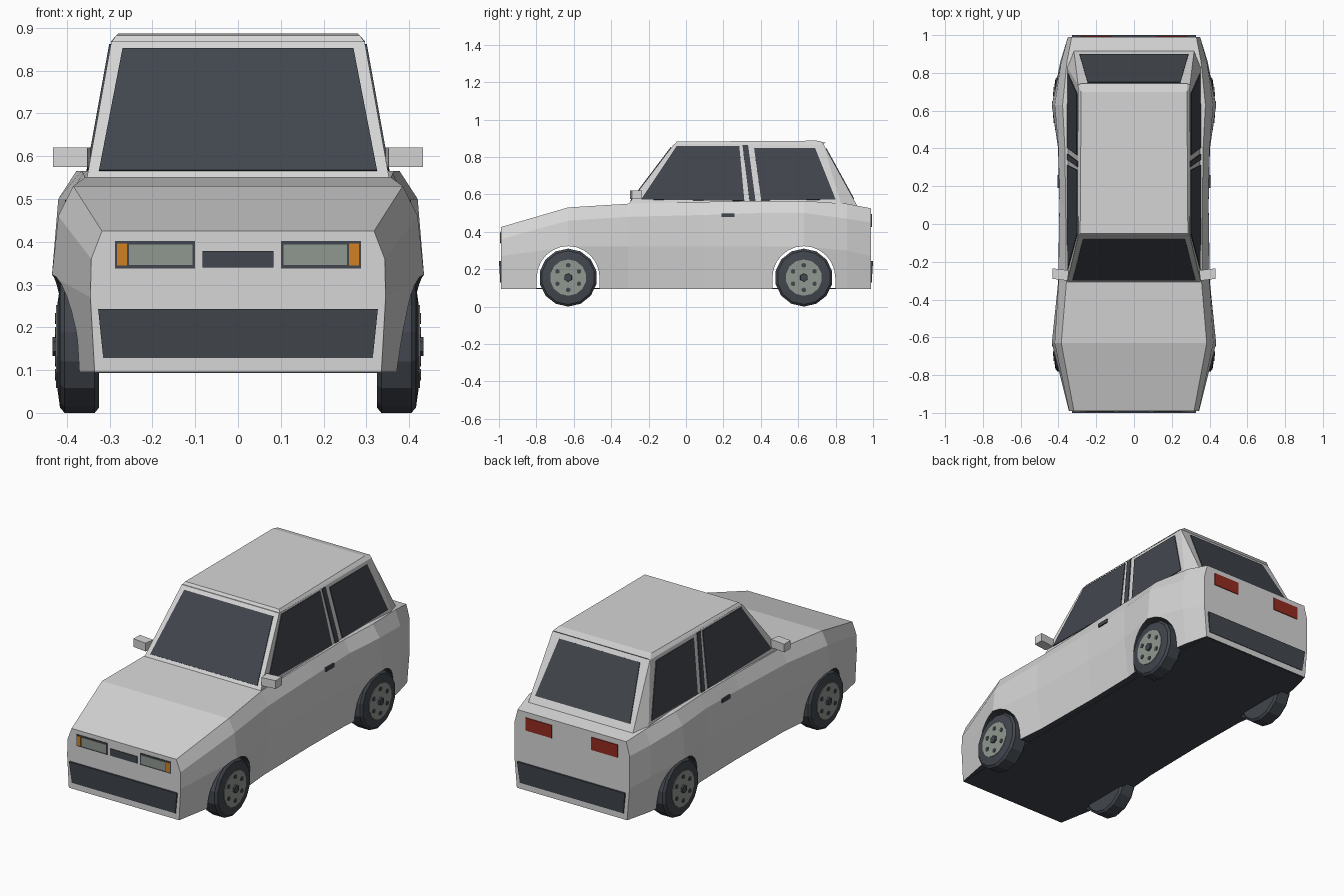
import bpy, bmesh, math
from mathutils import Vector, Matrix

cube = bpy.data.objects.get("Cube")
if cube:
    bpy.data.objects.remove(cube, do_unlink=True)


def material(name, r, g, b):
    m = bpy.data.materials.new(name)
    m.use_nodes = True
    m.diffuse_color = (r, g, b, 1)
    m.node_tree.nodes["Principled BSDF"].inputs["Base Color"].default_value = (r, g, b, 1)
    return m


paint = material("light_grey_paint", .67, .67, .67)
dark = material("charcoal", .054, .062, .075)
metal = material("lamp_and_rim_grey", .28, .31, .28)
amber = material("amber", .62, .22, .017)
red = material("red", .30, .025, .014)


def finish(name, bm, *mats):
    bmesh.ops.recalc_face_normals(bm, faces=bm.faces)
    mesh = bpy.data.meshes.new(name)
    bm.to_mesh(mesh)
    bm.free()
    for m in mats:
        mesh.materials.append(m)
    obj = bpy.data.objects.new(name, mesh)
    bpy.context.collection.objects.link(obj)
    return obj


def hull(name, points, mat):
    """Convex solid around a few points."""
    bm = bmesh.new()
    for p in points:
        bm.verts.new(p)
    bmesh.ops.convex_hull(bm, input=bm.verts)
    bmesh.ops.dissolve_limit(bm, angle_limit=.002, verts=bm.verts, edges=bm.edges)
    return finish(name, bm, mat)


def box(name, lo, hi, mat):
    return hull(name, [(x, y, z) for x in (lo[0], hi[0])
                       for y in (lo[1], hi[1]) for z in (lo[2], hi[2])], mat)


def plate(name, corners, out, mat, thick=.004):
    """Thin plate raised from the surface through its corners, towards out."""
    pts = [Vector(c) for c in corners]
    n = (pts[1] - pts[0]).cross(pts[2] - pts[0]).normalized()
    if n.dot(Vector(out)) < 0:
        n = -n
    return hull(name, [p + n * t for p in pts for t in (-.002, thick)], mat)


def both(pts):
    return [(s * x, y, z) for x, y, z in pts for s in (-1, 1)]


def loft(bm, rings):
    rows = [[bm.verts.new(p) for p in ring] for ring in rings]
    n = len(rows[0])
    for a, b in zip(rows, rows[1:]):
        for i in range(n):
            bm.faces.new((a[i], a[(i + 1) % n], b[(i + 1) % n], b[i]))
    bm.faces.new(rows[0])
    bm.faces.new(rows[-1])


# Lower body: y, then sill, waist, shoulder and deck widths, then three heights
stations = [
    (-.99, .335, .345, .343, .318, .27, .36, .425),
    (-.63, .402, .435, .420, .385, .32, .46, .53),
    (-.31, .375, .402, .400, .358, .32, .48, .55),
    (.10, .370, .395, .395, .362, .32, .49, .56),
    (.40, .375, .402, .400, .366, .32, .50, .565),
    (.63, .402, .435, .420, .378, .32, .50, .565),
    (.86, .368, .390, .385, .355, .30, .47, .55),
    (.99, .335, .350, .350, .330, .27, .45, .525)]
rings = []
for y, x0, x1, x2, x3, z1, z2, z3 in stations:
    half = [(x0, .095), (x1, z1), (x2, z2), (x3, z3)]
    rings.append([(x, y, z) for x, z in half] + [(-x, y, z) for x, z in reversed(half)])
bm = bmesh.new()
loft(bm, rings)
bmesh.ops.recalc_face_normals(bm, faces=bm.faces)
for f in bm.faces:
    f.material_index = 1 if f.normal.z < -.9 else 0
body = finish("body", bm, paint, dark)

# Wheel arches cut across the body
AXLES, HUB_Z, ARCH = (-.63, .63), .155, .168
for axle in AXLES:
    outline = [(axle + ARCH, 0)]
    outline += [(axle + ARCH * math.cos(a), HUB_Z + ARCH * math.sin(a))
                for a in [math.pi * i / 12 for i in range(13)]]
    outline += [(axle - ARCH, 0)]
    bm = bmesh.new()
    loft(bm, [[(x, y, z) for y, z in outline] for x in (-.6, .6)])
    for f in bm.faces:
        f.material_index = 1
    cutter = finish("arch_cutter", bm, paint, dark)
    cutter.hide_render = True
    cut = body.modifiers.new("arch", "BOOLEAN")
    cut.operation, cut.solver, cut.object = "DIFFERENCE", "EXACT", cutter
    bpy.context.view_layer.objects.active = body
    bpy.ops.object.modifier_apply(modifier=cut.name)
    bpy.data.objects.remove(cutter, do_unlink=True)
box("floor", (-.335, -.985, .093), (.335, .985, .1), dark)

# Cabin and roof
hull("cabin", both([(.354, -.31, .545), (.296, -.065, .868), (.296, .735, .868),
                    (.354, .83, .545), (.318, .915, .54)]), paint)
hull("roof", both([(.297, -.062, .865), (.297, .735, .868), (.285, -.05, .882),
                   (.28, .70, .887), (.28, .745, .876)]), paint)


def on_line(z, z0, y0, z1, y1):
    return y0 + (y1 - y0) * (z - z0) / (z1 - z0)


# Windscreen and rear window
def end_glass(name, widths, heights, line, out):
    (xb, xt), (zb, zt) = widths, heights
    yb, yt = on_line(zb, *line), on_line(zt, *line)
    plate(name, [(-xb, yb, zb), (xb, yb, zb), (xt, yt, zt), (-xt, yt, zt)], out, dark)


end_glass("windscreen", (.325, .270), (.565, .850), (.545, -.31, .868, -.065), (0, -1, 1))
end_glass("rear_window", (.288, .245), (.575, .845), (.54, .915, .868, .735), (0, 1, 1))

# Side windows and the dark strip between them, as (y, z) corners
side_glass = {
    "front_side_window": [(-.24, .572), (-.05, .858), (.285, .858), (.312, .565)],
    "pillar_strip": [(.302, .862), (.332, .862), (.372, .562), (.340, .562)],
    "rear_side_window": [(.364, .848), (.69, .848), (.80, .572), (.402, .568)]}
for s, side in ((1, "left"), (-1, "right")):
    for name, pts in side_glass.items():
        plate(side + "_" + name,
              [(s * on_line(z, .545, .354, .868, .296), y, z) for y, z in pts], (s, 0, 0), dark)

    # Door handle and mirror
    box(side + "_door_handle", (s * .385, .19, .478), (s * .404, .26, .498), dark)
    hull(side + "_mirror", [(s * x, y, z) for x, y in
                            ((.345, -.245), (.352, -.30), (.432, -.29), (.432, -.235))
                            for z in (.575, .62)], paint)

    # Lamps
    def lamp(name, x0, x1, z0, z1, y, mat, thick):
        plate(side + name, [(s * x0, y, z0), (s * x1, y, z0), (s * x1, y, z1), (s * x0, y, z1)],
              (0, y, 0), mat, thick)

    lamp("_headlight_frame", .10, .287, .338, .402, -.99, dark, .003)
    lamp("_headlight", .106, .255, .346, .394, -.99, metal, .005)
    lamp("_indicator", .259, .283, .344, .396, -.99, amber, .005)
    lamp("_tail_light", .12, .28, .425, .495, .99, red, .004)

box("grille", (-.083, -.994, .34), (.083, -.98, .378), dark)
for s, name in ((-1, "front_bumper"), (1, "rear_bumper")):
    hull(name, both([(.327, s * 1.0, .243), (.315, s * .993, .128),
                     (.327, s * .975, .243), (.315, s * .975, .128)]), dark)


# Wheels
def disc_ring(x, r, y, n, z=HUB_Z):
    return [(x, y + r * math.sin(math.tau * i / n), z + r * math.cos(math.tau * i / n))
            for i in range(n)]


def turned(name, profile, y, n, mat, s, z=HUB_Z):
    bm = bmesh.new()
    loft(bm, [disc_ring(s * x, r, y, n, z) for x, r in profile])
    return finish(name, bm, mat)


for s, side in ((1, "left"), (-1, "right")):
    for axle, end in zip(AXLES, ("front", "rear")):
        tag = side + "_" + end
        turned(tag + "_tyre", [(.325, .143), (.335, .155), (.405, .155), (.416, .143),
                               (.422, .10)], axle, 14, dark, s)
        turned(tag + "_rim", [(.40, .097), (.425, .097)], axle, 14, metal, s)
        turned(tag + "_hub", [(.41, .024), (.434, .022)], axle, 6, dark, s)
        for k in range(6):
            a = math.tau * k / 6
            turned(tag + "_rim_hole", [(.42, .013), (.428, .013)],
                   axle + .066 * math.sin(a), 6, dark, s, HUB_Z + .066 * math.cos(a))
